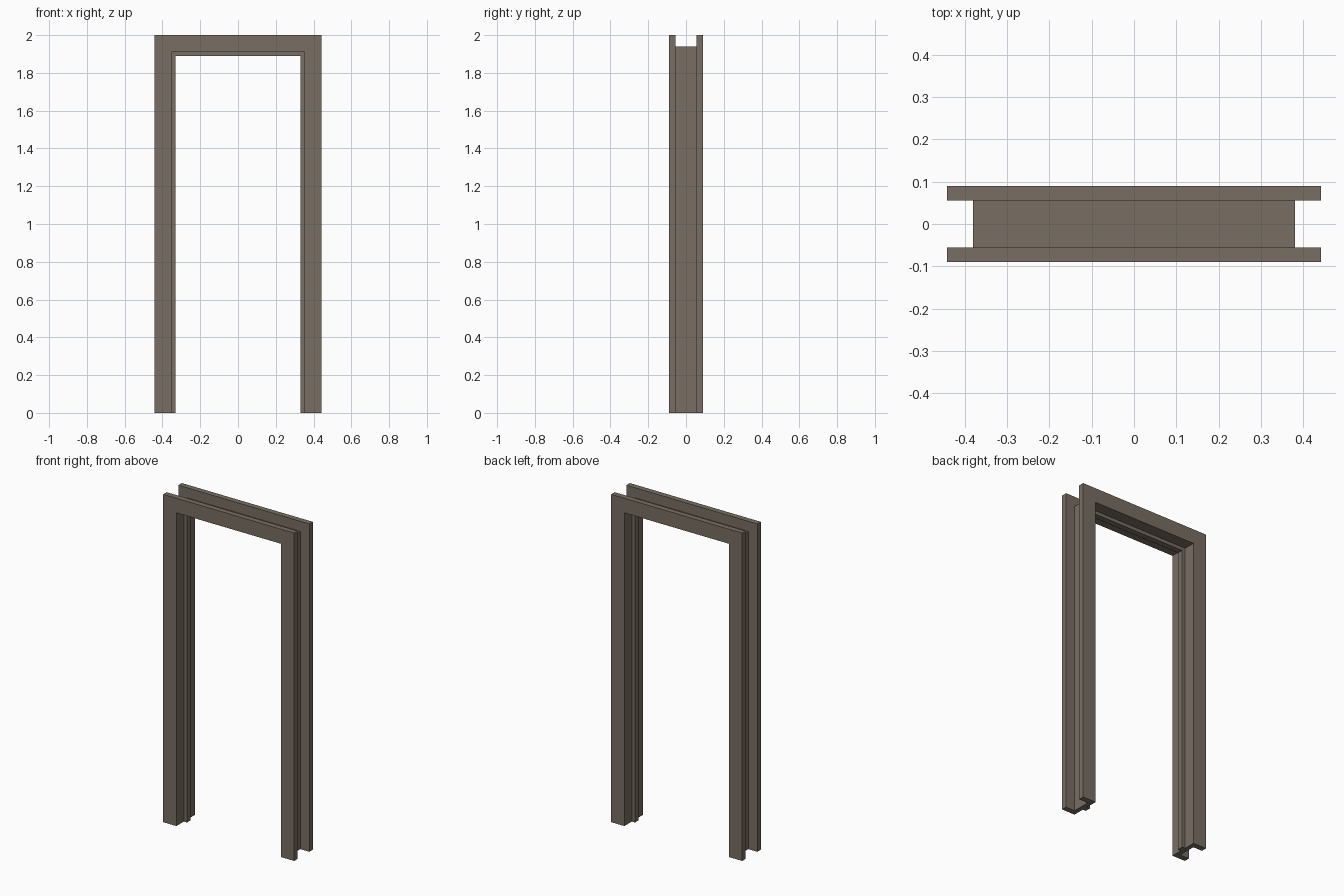
import bpy, bmesh

if "Cube" in bpy.data.objects:
    bpy.data.objects.remove(bpy.data.objects["Cube"])

HALF_W, HEIGHT = 0.442, 2.0

# Cross-section of one side, as (inset from the outer edge, depth y);
# only the front half, the rear half is mirrored
TRIM, RECESS, STOP = 0.089, 0.061, 0.110
half = [(RECESS, -0.056), (0.0, -0.056), (0.0, -0.09),
        (TRIM, -0.09), (TRIM, -0.018), (STOP, -0.018)]
profile = half + [(d, -y) for d, y in reversed(half)]

mat = bpy.data.materials.new("grey brown wood")
mat.diffuse_color = (0.188, 0.156, 0.122, 1)
mat.use_nodes = True
mat.node_tree.nodes["Principled BSDF"].inputs["Base Color"].default_value = mat.diffuse_color

# Sweep the section up the left jamb, across the head and down the right jamb
bm = bmesh.new()
rings = [[], [], [], []]
for d, y in profile:
    x, z = HALF_W - d, HEIGHT - d
    for ring, co in zip(rings, ((-x, y, 0), (-x, y, z), (x, y, z), (x, y, 0))):
        ring.append(bm.verts.new(co))
n = len(profile)
for a, b in zip(rings, rings[1:]):
    for i in range(n):
        j = (i + 1) % n
        bm.faces.new((a[i], a[j], b[j], b[i]))

# Close the feet
bm.faces.new(rings[0])
bm.faces.new(rings[-1])
bmesh.ops.recalc_face_normals(bm, faces=bm.faces[:])

mesh = bpy.data.meshes.new("door_frame")
bm.to_mesh(mesh)
bm.free()
mesh.materials.append(mat)
obj = bpy.data.objects.new("door_frame", mesh)
bpy.context.collection.objects.link(obj)
